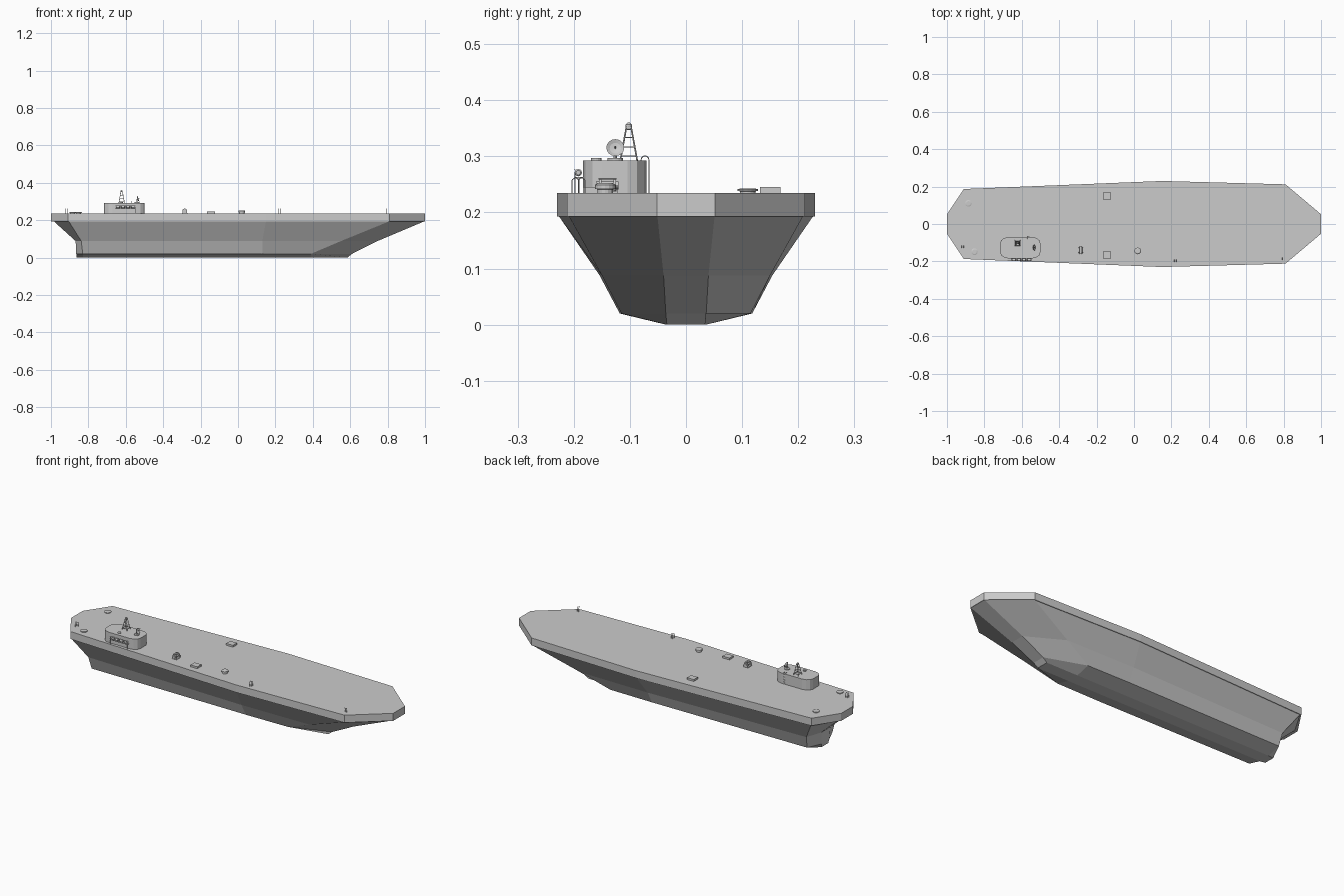
import bpy, bmesh, math
from mathutils import Vector

if "Cube" in bpy.data.objects:
    bpy.data.objects.remove(bpy.data.objects["Cube"])

DECK, ROOF = 0.235, 0.293


def finish(name, bm):
    bmesh.ops.recalc_face_normals(bm, faces=bm.faces)
    me = bpy.data.meshes.new(name)
    bm.to_mesh(me)
    bm.free()
    ob = bpy.data.objects.new(name, me)
    bpy.context.collection.objects.link(ob)
    return ob


def loft(name, rings):
    """Skin closed rings of 3D points and cap both ends."""
    bm = bmesh.new()
    vs = [[bm.verts.new(p) for p in r] for r in rings]
    n = len(vs[0])
    for a, b in zip(vs, vs[1:]):
        for i in range(n):
            j = (i + 1) % n
            bm.faces.new((a[i], a[j], b[j], b[i]))
    bm.faces.new(vs[0])
    bm.faces.new(vs[-1])
    return finish(name, bm)


def mirrored(half, z):
    """Half outline (x, y) mirrored across y = 0."""
    return [(x, y, z) for x, y in half] + [(x, -y, z) for x, y in reversed(half)]


def box(name, c, s):
    ring = [(-1, -1), (1, -1), (1, 1), (-1, 1)]
    return loft(name, [[(c[0] + i * s[0] / 2, c[1] + j * s[1] / 2, c[2] + k * s[2] / 2)
                        for i, j in ring] for k in (-1, 1)])


def turned(name, base, axis, profile, n=12):
    """Revolve (radius, height) profile around an axis starting at base."""
    q = Vector(axis).to_track_quat('Z', 'Y')
    rings = [[Vector(base) + q @ Vector((r * math.cos(math.tau * i / n),
                                         r * math.sin(math.tau * i / n), h))
              for i in range(n)] for r, h in profile]
    return loft(name, rings)


def rod(name, a, b, r=0.001, n=6):
    d = Vector(b) - Vector(a)
    return turned(name, a, d, [(r, 0), (r, d.length)], n)


def path(name, pts, r=0.001):
    for a, b in zip(pts, pts[1:]):
        rod(name, a, b, r)


# Deck slab
deck = [(-1, 0.052), (-0.91, 0.187), (0.15, 0.23), (0.81, 0.212), (1, 0.052)]
loft("deck_slab", [mirrored(deck, 0.193), mirrored(deck, DECK)])

# Hull below the deck, lofted through four levels
loft("hull", [
    mirrored([(-0.862, 0.03), (-0.83, 0.034), (0.13, 0.035), (0.39, 0.035), (0.585, 0.034)], 0.0),
    mirrored([(-0.865, 0.035), (-0.83, 0.112), (0.13, 0.118), (0.39, 0.115), (0.61, 0.036)], 0.02),
    mirrored([(-0.868, 0.04), (-0.838, 0.13), (0.13, 0.154), (0.55, 0.15), (0.745, 0.04)], 0.088),
    mirrored([(-0.985, 0.05), (-0.905, 0.184), (0.15, 0.227), (0.81, 0.209), (0.997, 0.051)], 0.194),
])

# Island superstructure with rounded corners
outline = []
cx, cy, hx, hy, rad = -0.608, -0.127, 0.108, 0.057, 0.034
for k, (sx, sy) in enumerate([(1, 1), (-1, 1), (-1, -1), (1, -1)]):
    rx = 0.045
    for i in range(4):
        a = math.pi / 2 * (k + i / 3)
        outline.append((cx + sx * (hx - rx) + rx * math.cos(a),
                        cy + sy * (hy - rad) + rad * math.sin(a)))
loft("island", [[(x, y, z) for x, y in outline] for z in (DECK - 0.002, ROOF)])

# Life raft canisters on a side rack
for i in range(4):
    x = -0.642 + i * 0.027
    turned("raft_canister", (x - 0.011, -0.192, 0.271), (1, 0, 0),
           [(0.004, 0), (0.0065, 0.002), (0.0065, 0.02), (0.004, 0.022)])
box("raft_shelf", (-0.602, -0.191, 0.262), (0.11, 0.015, 0.003))
for x in (-0.655, -0.549):
    rod("rack_post", (x, -0.198, DECK), (x, -0.198, 0.27), 0.0012)
for z in (0.265, 0.277):
    rod("rack_rail", (-0.655, -0.198, z), (-0.549, -0.198, z))

# Lattice mast
mx, my = -0.622, -0.102


def leg(sx, sy, t):
    w = 0.015 + (0.004 - 0.015) * t
    return (mx + sx * w, my + sy * w, ROOF + 0.06 * t)


corners = [(1, 1), (-1, 1), (-1, -1), (1, -1)]
for k in range(4):
    a, b = corners[k], corners[(k + 1) % 4]
    rod("mast_leg", leg(*a, 0), leg(*a, 1), 0.0015)
    for t in (0.13, 0.4, 0.68, 0.92):
        rod("mast_brace", leg(*a, t), leg(*b, t), 0.001)
box("mast_cap", (mx, my, 0.3515), (0.01, 0.01, 0.003))
turned("mast_light", (mx, my, 0.35), (0, 0, 1),
       [(0.004, 0), (0.0055, 0.003), (0.0055, 0.007), (0.002, 0.01)])

# Radar dish and its stand
dx, dy = -0.535, -0.126
turned("dish_base", (dx - 0.005, dy, ROOF), (0, 0, 1), [(0.014, 0), (0.014, 0.004)], 16)
rod("dish_stand", (dx - 0.005, dy, ROOF), (dx - 0.005, dy, 0.312), 0.003, 8)
turned("dish", (dx - 0.005, dy, 0.313), (1, 0, 0.35),
       [(0.003, 0), (0.011, 0.003), (0.016, 0.008), (0.015, 0.008), (0.01, 0.005), (0.002, 0.003)], 16)
rod("dish_feed", (dx - 0.005, dy, 0.313), (dx + 0.009, dy, 0.318), 0.001)

# Roof hatch
turned("roof_hatch", (-0.625, -0.16, ROOF), (0, 0, 1), [(0.009, 0), (0.009, 0.004)], 16)

# Ladder on the inboard wall, with hooked top rails
for x in (-0.571, -0.559):
    hook = [(x, -0.073 + 0.007 * math.cos(math.pi * i / 6), 0.294 + 0.007 * math.sin(math.pi * i / 6))
            for i in range(7)]
    path("ladder_rail", [(x, -0.066, DECK)] + hook + [(x, -0.08, ROOF)])
for i in range(8):
    z = 0.242 + i * 0.007
    rod("ladder_rung", (-0.571, -0.066, z), (-0.559, -0.066, z), 0.0007)

# Deck winch
wx, wy = -0.285, -0.14
box("winch_base", (wx, wy, DECK + 0.0015), (0.028, 0.036, 0.003))
rod("winch_drum", (wx, wy - 0.02, 0.248), (wx, wy + 0.02, 0.248), 0.007, 12)
for s in (-1, 1):
    rod("winch_flange", (wx, wy + s * 0.011, 0.249), (wx, wy + s * 0.015, 0.249), 0.013, 14)
    box("winch_bracket", (wx, wy + s * 0.017, 0.242), (0.024, 0.002, 0.014))
for s in (-1, 1):
    rod("winch_bar", (wx + s * 0.009, wy - 0.016, 0.26), (wx + s * 0.009, wy + 0.016, 0.26), 0.0012)

# Deck lockers
for y in (0.15, -0.166):
    box("deck_locker", (-0.145, y, DECK + 0.005), (0.042, 0.036, 0.011))

# Capstans
for x, y, h in ((0.02, -0.144, 0.018), (-0.853, -0.148, 0.009), (-0.885, 0.11, 0.008)):
    turned("deck_capstan", (x, y, DECK), (0, 0, 1),
           [(0.014, 0), (0.014, h * 0.35), (0.018, h * 0.4), (0.018, h * 0.8), (0.012, h)], 16)

# Boarding handrails at the deck edge
for x, y in ((-0.915, -0.122), (0.22, -0.197), (0.797, -0.186)):
    for s in (-0.005, 0.005):
        path("boarding_rail", [(x + s, y - 0.006, DECK), (x + s, y - 0.006, 0.258),
                               (x + s, y, 0.263), (x + s, y + 0.006, 0.258),
                               (x + s, y + 0.006, DECK)], 0.001)
